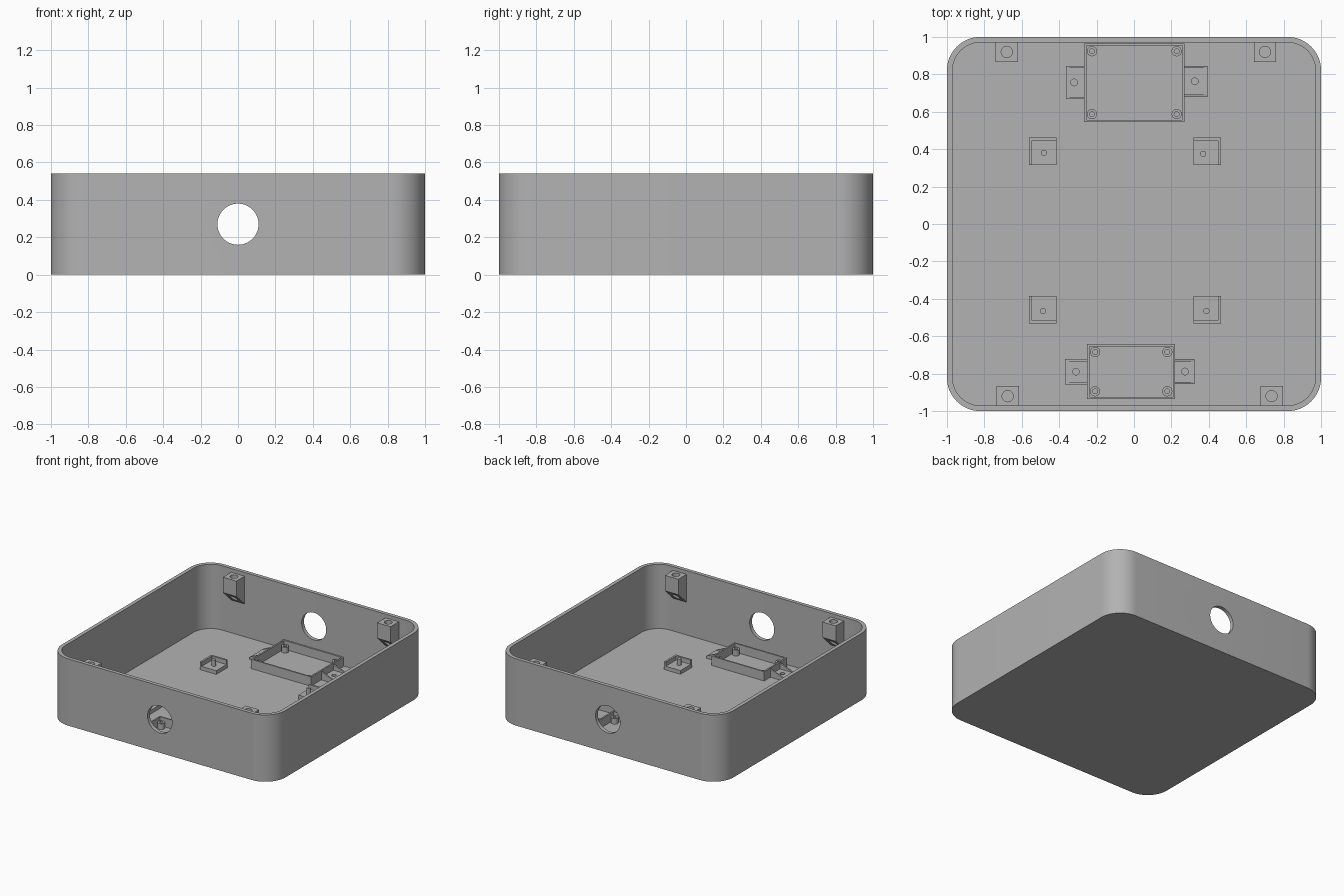
import bpy, bmesh, math
from mathutils import Vector

cube = bpy.data.objects.get("Cube")
if cube:
    bpy.data.objects.remove(cube, do_unlink=True)

GREY = (0.45, 0.45, 0.45, 1)
grey = bpy.data.materials.new("mid grey plastic")
grey.use_nodes = True
grey.diffuse_color = GREY
grey.node_tree.nodes["Principled BSDF"].inputs["Base Color"].default_value = GREY

HEIGHT, WALL, FLOOR = 0.54, 0.03, 0.02
INNER = 1 - WALL


def finish(name, bm):
    bmesh.ops.recalc_face_normals(bm, faces=bm.faces)
    mesh = bpy.data.meshes.new(name)
    bm.to_mesh(mesh)
    bm.free()
    mesh.materials.append(grey)
    obj = bpy.data.objects.new(name, mesh)
    bpy.context.collection.objects.link(obj)
    return obj


def stack(name, loops):
    """Bridge a series of equal loops and cap both ends."""
    bm = bmesh.new()
    rings = [[bm.verts.new(p) for p in loop] for loop in loops]
    n = len(rings[0])
    for a, b in zip(rings, rings[1:]):
        for i in range(n):
            j = (i + 1) % n
            bm.faces.new((a[i], a[j], b[j], b[i]))
    bm.faces.new(rings[0])
    bm.faces.new(rings[-1])
    return finish(name, bm)


def rect(x0, x1, y0, y1, z):
    return [(x0, y0, z), (x1, y0, z), (x1, y1, z), (x0, y1, z)]


def rounded(half, r, z, steps=14):
    pts = []
    for k, (sx, sy) in enumerate(((1, 1), (-1, 1), (-1, -1), (1, -1))):
        for i in range(steps + 1):
            a = (k + i / steps) * math.pi / 2
            pts.append((sx * (half - r) + r * math.cos(a),
                        sy * (half - r) + r * math.sin(a), z))
    return pts


def circle(x, y, r, z, n=24):
    return [(x + r * math.cos(2 * math.pi * i / n),
             y + r * math.sin(2 * math.pi * i / n), z) for i in range(n)]


def box(name, x0, x1, y0, y1, z0, z1):
    return stack(name, [rect(x0, x1, y0, y1, z0), rect(x0, x1, y0, y1, z1)])


def rod(name, x, y, r, z0, z1):
    return stack(name, [circle(x, y, r, z0), circle(x, y, r, z1)])


def smooth(obj):
    bpy.ops.object.select_all(action='DESELECT')
    obj.select_set(True)
    bpy.context.view_layer.objects.active = obj
    bpy.ops.object.shade_smooth_by_angle(angle=math.radians(30))


def cut(obj, cutter):
    """Subtract the cutter, then discard it."""
    mod = obj.modifiers.new("hole", 'BOOLEAN')
    mod.operation, mod.object, mod.solver = 'DIFFERENCE', cutter, 'EXACT'
    deps = bpy.context.evaluated_depsgraph_get()
    mesh = bpy.data.meshes.new_from_object(obj.evaluated_get(deps))
    obj.modifiers.clear()
    obj.data = mesh
    bpy.data.objects.remove(cutter, do_unlink=True)


# Open case with rounded corners and a cable hole through front and back
case = stack("case", [rounded(1, 0.18, 0), rounded(1, 0.18, HEIGHT),
                      rounded(INNER, 0.15, HEIGHT), rounded(INNER, 0.15, FLOOR)])
cable = [[(x, y, z + HEIGHT / 2) for x, z, _ in circle(0, 0, 0.11, 0, 48)] for y in (-1.2, 1.2)]
cut(case, stack("cable_cutter", cable))
smooth(case)


# Lid screw bosses: blocks on the walls with sloping undersides
def boss(name, x, side):
    yf, yw = side * 0.865, side * (INNER + 0.005)
    profile = [(yw, 0.51), (yf, 0.51), (yf, 0.385), (yw, 0.28)]
    obj = stack(name, [[(x + d, y, z) for y, z in profile] for d in (-0.06, 0.06)])
    cut(obj, rod("boss_cutter", x, side * 0.92, 0.03, 0.2, 0.6))
    smooth(obj)


boss("back_right_boss", -0.68, 1)
boss("back_left_boss", 0.70, 1)
boss("front_right_boss", -0.675, -1)
boss("front_left_boss", 0.735, -1)


# Board supports: low pad, raised outer corner and locating peg
def support(name, x, y, px, py):
    h, t = 0.073, 0.015
    sx, sy = (1 if x > 0 else -1), (1 if y > 0 else -1)
    box(name + "_pad", x - h, x + h, y - h, y + h, FLOOR, 0.05)
    xs = sorted((x + sx * h, x + sx * (h - t)))
    ys = sorted((y + sy * h, y + sy * (h - t)))
    box(name + "_side_lip", *xs, y - h, y + h, FLOOR, 0.085)
    box(name + "_end_lip", x - h, x + h, *ys, FLOOR, 0.085)
    smooth(rod(name + "_peg", px, py, 0.016, 0.045, 0.1))


support("back_right_support", -0.488, 0.388, -0.482, 0.38)
support("back_left_support", 0.392, 0.388, 0.37, 0.375)
support("front_right_support", -0.488, -0.458, -0.487, -0.465)
support("front_left_support", 0.392, -0.458, 0.387, -0.465)


# Mounting tab: plate with a screw hole and two triangular gussets
def tab(name, wall_x, end_x, y0, y1, hole_x):
    xs = sorted((wall_x, end_x))
    plate = box(name + "_plate", *xs, y0, y1, FLOOR, 0.04)
    cut(plate, rod("tab_cutter", hole_x, (y0 + y1) / 2, 0.018, 0, 0.1))
    smooth(plate)
    tri = [(wall_x, 0.04), (end_x, 0.04), (wall_x, 0.085)]
    for label, y in (("front", y0), ("back", y1 - 0.012)):
        stack(f"{name}_{label}_gusset", [[(x, v, z) for x, z in tri] for v in (y, y + 0.012)])


# Module tray: thin rim with hollow screw posts in the corners
def tray(name, x0, x1, y0, y1):
    t, inset, top = 0.012, 0.042, 0.095
    stack(name + "_rim", [rect(x0, x1, y0, y1, FLOOR), rect(x0, x1, y0, y1, top),
                          rect(x0 + t, x1 - t, y0 + t, y1 - t, top),
                          rect(x0 + t, x1 - t, y0 + t, y1 - t, FLOOR + 0.004)])
    for lx, x in (("right", x0 + inset), ("left", x1 - inset)):
        for ly, y in (("front", y0 + inset), ("back", y1 - inset)):
            post = stack(f"{name}_{ly}_{lx}_post",
                         [circle(x, y, 0.027, FLOOR), circle(x, y, 0.027, 0.07),
                          circle(x, y, 0.013, 0.07), circle(x, y, 0.013, 0.03)])
            smooth(post)


tray("back_tray", -0.267, 0.27, 0.545, 0.965)
tab("back_tray_right_tab", -0.267, -0.363, 0.668, 0.845, -0.32)
tab("back_tray_left_tab", 0.27, 0.392, 0.68, 0.845, 0.325)
tray("front_tray", -0.25, 0.22, -0.936, -0.642)
tab("front_tray_right_tab", -0.25, -0.37, -0.857, -0.722, -0.31)
tab("front_tray_left_tab", 0.22, 0.322, -0.855, -0.722, 0.272)
